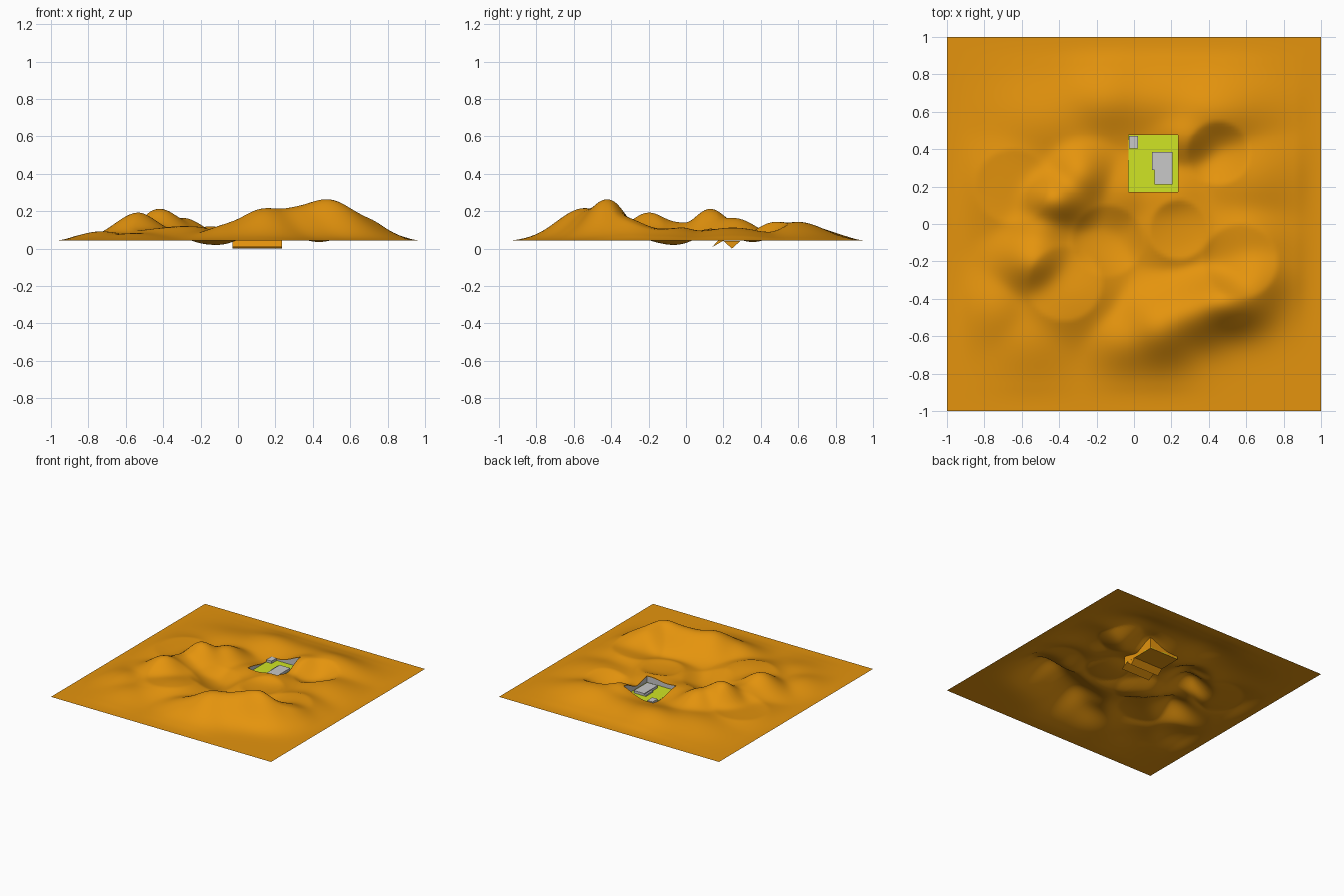
import bpy, bmesh, math

if "Cube" in bpy.data.objects:
    bpy.data.objects.remove(bpy.data.objects["Cube"])

BASE = 0.042                                   # level of the flat land edge
X0, X1, Y0, Y1 = -0.03, 0.235, 0.17, 0.475     # sunken yard outline
FLOOR = 0.052


def material(name, rgb):
    m = bpy.data.materials.new(name)
    m.diffuse_color = (*rgb, 1)
    m.use_nodes = True
    m.node_tree.nodes["Principled BSDF"].inputs["Base Color"].default_value = m.diffuse_color
    return m


ORANGE = material("orange earth", (0.78, 0.295, 0.004))
LIME = material("lime ground", (0.63, 0.78, 0.018))
GREY = material("grey stone", (0.58, 0.58, 0.58))


def finish(bm, name, mat):
    me = bpy.data.meshes.new(name)
    bm.to_mesh(me)
    bm.free()
    me.materials.append(mat)
    ob = bpy.data.objects.new(name, me)
    bpy.context.collection.objects.link(ob)
    return ob


def box(name, a, b, mat):
    bm = bmesh.new()
    bmesh.ops.create_cube(bm, size=1)
    for v in bm.verts:
        v.co = [(a[i] + b[i]) / 2 + v.co[i] * (b[i] - a[i]) for i in range(3)]
    return finish(bm, name, mat)


# hills: x, y, height, spread in x, spread in y
HILLS = [
    (0.48, -0.42, 0.218, 0.16, 0.11), (0.31, -0.48, 0.165, 0.15, 0.12),
    (0.14, -0.55, 0.168, 0.14, 0.14), (-0.02, -0.62, 0.09, 0.15, 0.12),
    (0.63, -0.30, 0.14, 0.13, 0.13), (0.60, -0.12, 0.09, 0.16, 0.16),
    (0.24, -0.03, 0.08, 0.15, 0.14), (-0.42, 0.13, 0.17, 0.12, 0.10),
    (-0.29, 0.26, 0.12, 0.11, 0.12), (-0.53, -0.20, 0.15, 0.13, 0.12),
    (-0.50, -0.03, 0.09, 0.12, 0.10),
    (-0.34, -0.36, 0.11, 0.17, 0.17), (-0.73, -0.45, 0.05, 0.12, 0.14),
    (-0.66, 0.22, 0.06, 0.16, 0.18), (-0.55, -0.62, 0.04, 0.15, 0.14),
    (-0.15, 0.66, 0.075, 0.18, 0.13), (0.15, 0.66, 0.06, 0.20, 0.13),
    (0.42, 0.60, 0.10, 0.22, 0.14), (0.28, 0.47, 0.095, 0.12, 0.10),
    (0.62, 0.25, 0.07, 0.18, 0.18), (-0.05, 0.17, 0.05, 0.12, 0.12),
    (0.20, 0.15, 0.06, 0.14, 0.12), (-0.45, 0.55, 0.05, 0.22, 0.16),
]
# round hollows: x, y, depth, radius
HOLLOWS = [
    (0.45, 0.38, 0.048, 0.17), (0.24, -0.03, 0.05, 0.16),
    (0.57, -0.20, 0.045, 0.20), (-0.37, -0.32, 0.04, 0.20),
    (-0.65, 0.20, 0.03, 0.20), (-0.14, -0.09, 0.035, 0.19),
]


def height(x, y):
    g = [h * math.exp(-((x - a) / s) ** 2 / 2 - ((y - b) / t) ** 2 / 2)
         for a, b, h, s, t in HILLS]
    z = sum(v ** 3 for v in g) ** (1 / 3)
    for a, b, d, r in HOLLOWS:
        q = ((x - a) ** 2 + (y - b) ** 2) / r ** 2
        z -= d * max(0, 1 - q) ** 1.2
    e = min(1, (1 - max(abs(x), abs(y))) / 0.14)         # fade to a flat edge
    return max(0.018, BASE + z * e * e * (3 - 2 * e))


# landscape sheet with grid lines on the yard outline
n = 120
xs = sorted({round(-1 + 2 * i / n, 4) for i in range(n + 1)} | {X0, X1})
ys = sorted({round(-1 + 2 * i / n, 4) for i in range(n + 1)} | {Y0, Y1})
bm = bmesh.new()
grid = [[bm.verts.new((x, y, height(x, y))) for x in xs] for y in ys]
for j in range(len(ys) - 1):
    for i in range(len(xs) - 1):
        if not (X0 <= xs[i] < X1 and Y0 <= ys[j] < Y1):
            bm.faces.new((grid[j][i], grid[j][i + 1], grid[j + 1][i + 1], grid[j + 1][i]))
bmesh.ops.delete(bm, geom=[v for v in bm.verts if not v.link_faces], context='VERTS')
# outer skin of the yard, dropped from the rim
rim = [e for e in bm.edges if e.is_boundary and all(max(abs(v.co.x), abs(v.co.y)) < 0.9 for v in e.verts)]
for v in bmesh.ops.extrude_edge_only(bm, edges=rim)["geom"]:
    if isinstance(v, bmesh.types.BMVert):
        v.co.z = BASE
land = finish(bm, "landscape", ORANGE)
bpy.context.view_layer.objects.active = land
land.select_set(True)
bpy.ops.object.shade_smooth_by_angle(angle=math.radians(50))

# folded earth under the yard, with closed ends
bm = bmesh.new()
prof = [(Y0, BASE), (0.14, 0.008), (0.2, 0.042), (0.245, 0.0), (0.29, 0.04), (Y1, BASE)]
rows = [[bm.verts.new((x, y, z)) for x in (X0, X1)] for y, z in prof]
for a, b in zip(rows, rows[1:]):
    bm.faces.new((a[0], b[0], b[1], a[1]))
for k in (0, 1):
    for first in (0, 2):
        bm.faces.new([rows[first + i][k] for i in range(3)])
finish(bm, "folded_underside", ORANGE)

# yard floor
box("yard_floor", (X0, Y0, FLOOR - 0.006), (X1, Y1, FLOOR), LIME)


# thin stone lining that follows the rim
def lining(name, p, q):
    bm = bmesh.new()
    prev = None
    for i in range(13):
        x, y = (p[k] + (q[k] - p[k]) * i / 12 for k in (0, 1))
        pair = [bm.verts.new((x, y, z)) for z in (FLOOR, max(FLOOR + 0.003, height(x, y) - 0.003))]
        if prev:
            bm.faces.new((prev[0], pair[0], pair[1], prev[1]))
        prev = pair
    finish(bm, name, GREY)


d = 0.003
corners = [(X0 + d, Y0 + d), (X0 + d, Y1 - d), (X1 - d, Y1 - d), (X1 - d, Y0 + d)]
for k, side in enumerate(("left", "back", "right", "front")):
    lining(side + "_lining", corners[k], corners[(k + 1) % 4])

# stone blocks standing in the yard
box("corner_block", (X0 + 0.004, 0.405, FLOOR), (0.022, Y1 - 0.004, FLOOR + 0.02), GREY)
box("main_block", (0.11, 0.21, FLOOR), (0.205, 0.385, FLOOR + 0.02), GREY)
box("block_step", (0.095, 0.29, FLOOR), (0.11, 0.385, FLOOR + 0.012), GREY)
